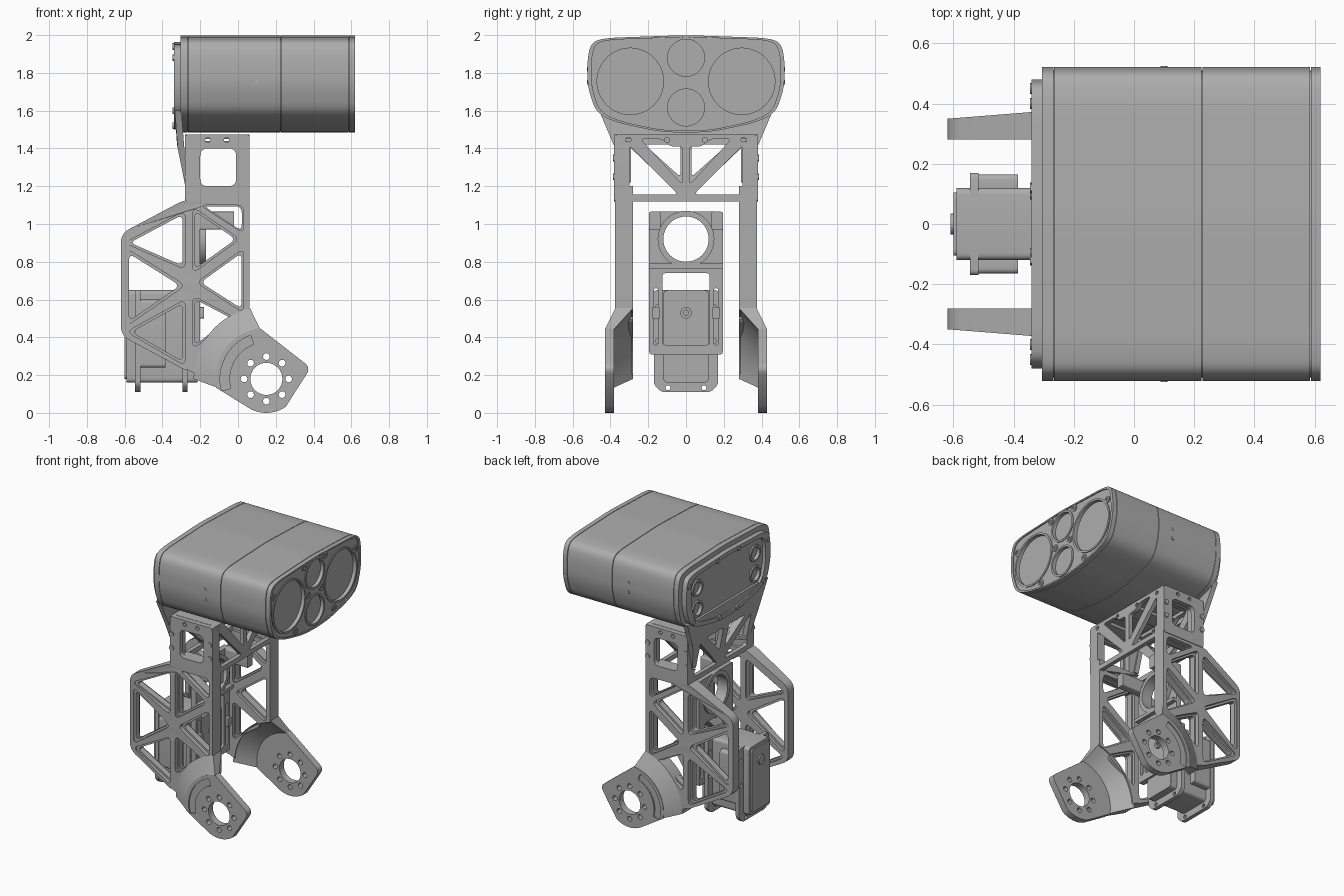
import bpy, bmesh
from math import sin, cos, pi, radians
from mathutils import Vector

if "Cube" in bpy.data.objects:
    bpy.data.objects.remove(bpy.data.objects["Cube"])

def material(name, rgb):
    m = bpy.data.materials.new(name)
    m.use_nodes = True
    m.diffuse_color = (*rgb, 1)
    m.node_tree.nodes["Principled BSDF"].inputs["Base Color"].default_value = (*rgb, 1)
    return m

GREY = material("machined grey", (0.42, 0.42, 0.42))

# ---------- 2D outline helpers ----------
def rounded(pts, r=0.03, n=5):
    """Round every corner of a polygon."""
    out, pts = [], [Vector(p) for p in pts]
    for i, p in enumerate(pts):
        a, b = pts[i - 1] - p, pts[(i + 1) % len(pts)] - p
        s = p + a.normalized() * min(r, a.length * 0.48)
        e = p + b.normalized() * min(r, b.length * 0.48)
        for k in range(n + 1):
            t = k / n
            out.append(s * (1 - t) ** 2 + p * 2 * t * (1 - t) + e * t * t)
    return out

def arc(c, r, a0, a1, n=16):
    return [Vector((c[0] + r * cos(radians(a0 + (a1 - a0) * k / n)),
                    c[1] + r * sin(radians(a0 + (a1 - a0) * k / n)))) for k in range(n + 1)]

def circle(c, r, n=32):
    return arc(c, r, 0, 360, n)[:-1]

def rect(a0, b0, a1, b1, r=0.02):
    return rounded([(a0, b0), (a1, b0), (a1, b1), (a0, b1)], r)

def scaled(pts, f):
    c = sum((Vector(p) for p in pts), Vector((0, 0))) / len(pts)
    return [c + (Vector(p) - c) * f for p in pts]

def flip(loop):
    return [(-p[0], p[1]) for p in loop]

# ---------- solid helpers ----------
def finish(name, bm, mirror=False, bevel=0):
    bmesh.ops.remove_doubles(bm, verts=bm.verts, dist=1e-5)
    bmesh.ops.recalc_face_normals(bm, faces=bm.faces)
    me = bpy.data.meshes.new(name)
    bm.to_mesh(me)
    bm.free()
    me.materials.append(GREY)
    ob = bpy.data.objects.new(name, me)
    bpy.context.collection.objects.link(ob)
    if mirror:
        ob.modifiers.new("mirror", 'MIRROR').use_axis = (False, True, False)
    if bevel:
        b = ob.modifiers.new("bevel", 'BEVEL')
        b.width, b.segments, b.angle_limit = bevel, 2, radians(50)
    return ob

def plate(name, axis, lo, hi, outline, holes=(), mirror=False, bevel=0, warp=None):
    """Extrude an outline with holes along x (outline in y,z) or y (outline in x,z)."""
    cu = bpy.data.curves.new(name, 'CURVE')
    cu.dimensions, cu.fill_mode, cu.extrude = '2D', 'BOTH', (hi - lo) / 2
    for loop in [outline, *holes]:
        s = cu.splines.new('POLY')
        s.points.add(len(loop) - 1)
        for q, p in zip(s.points, loop):
            q.co = (p[0], p[1], 0, 1)
        s.use_cyclic_u = True
    tmp = bpy.data.objects.new(name, cu)
    me = bpy.data.meshes.new_from_object(tmp)
    bm = bmesh.new()
    bm.from_mesh(me)
    bpy.data.objects.remove(tmp)
    bpy.data.curves.remove(cu)
    bpy.data.meshes.remove(me)
    for v in bm.verts:
        a, b, c = v.co
        c += (lo + hi) / 2
        v.co = (c, a, b) if axis == 'x' else (a, c, b)
        if warp:
            v.co = warp(v.co)
    return finish(name, bm, mirror, bevel)

# ---------- legs: truss side plates ----------
HUB = (0.15, 0.18)
leg = rounded([(0.06, 1.13), (-0.28, 1.13), (-0.62, 0.95), (-0.62, 0.41), (-0.25, 0.21)], 0.05)[5:-3]
leg = [(0.06, 0.58), (0.06, 1.2), (-0.28, 1.2)] + leg + arc(HUB, 0.375, 176, 104)
triangles = [[(-0.6, 0.9), (-0.28, 1.07), (-0.28, 0.76)],
             [(-0.59, 0.87), (-0.59, 0.46), (-0.28, 0.675)],
             [(-0.59, 0.43), (-0.28, 0.6), (-0.28, 0.25)],
             [(-0.24, 1.09), (-0.24, 0.74), (0.01, 0.92)],
             [(-0.2, 1.1), (0.03, 1.1), (0.03, 0.95)],
             [(-0.22, 0.69), (0.03, 0.87), (0.03, 0.53)],
             [(-0.24, 0.62), (-0.24, 0.34), (-0.01, 0.5)]]
def taper(co):
    if co.y > 0.31 and co.x < -0.3:
        co.y += (co.x + 0.3) * 0.08
    return co
plate("leg_ribs", 'y', 0.28, 0.375, leg, [rounded(t, 0.04) for t in triangles], True, warp=taper)
plate("leg_web", 'y', 0.3, 0.345, scaled(leg, 0.995),
      [rounded(scaled(t, 0.87), 0.035) for t in triangles], True)

# ---------- hips: flared cone and drilled hub plate ----------
bm = bmesh.new()
rows = []
for k in range(17):
    t = k / 16
    ring = []
    for r, y, a0, a1 in ((0.385, 0.28, 180, 103), (0.385, 0.374, 180, 103),
                         (0.265, 0.429, 190, 97), (0.265, 0.381, 190, 97)):
        a = radians(a0 + (a1 - a0) * t)
        ring.append(bm.verts.new((HUB[0] + r * cos(a), y, HUB[1] + r * sin(a))))
    rows.append(ring)
for p, q in zip(rows, rows[1:]):
    for i in range(4):
        j = (i + 1) % 4
        bm.faces.new((p[i], p[j], q[j], q[i]))
bm.faces.new(rows[0])
bm.faces.new(rows[-1])
finish("hip_flare", bm, True)

hip = arc(HUB, 0.27, 97, 190) + arc((0.15, 0.18), 0.18, 242, 305, 10)
hip += rounded([(0.26, 0.04), (0.385, 0.24), (0.12, 0.44)], 0.04)[6:12]
drill = [circle(HUB, 0.085)] + [circle(p, 0.018, 12) for p in circle(HUB, 0.118, 8)]
slot = arc(HUB, 0.245, 110, 195) + arc(HUB, 0.195, 195, 110)
plate("hip_plate", 'y', 0.38, 0.42, hip, drill, True)
plate("hip_face", 'y', 0.42, 0.43, hip, drill + [slot], True)

# ---------- upper frame ----------
frame_window = rect(-0.2, 1.2, -0.01, 1.4, 0.04)
plate("frame_side", 'y', 0.345, 0.38, rect(-0.28, 1.12, 0.06, 1.475, 0.02),
      [frame_window, *[circle((x, 1.445), 0.014, 12) for x in (-0.16, -0.06)]], True)
plate("frame_side_inner", 'y', 0.3, 0.345, rect(-0.28, 1.12, 0.06, 1.44, 0.02),
      [rect(-0.21, 1.19, 0.0, 1.41)], True)
for x in (-0.265, 0.04):
    for z in (1.25, 1.35):
        plate("frame_bolt", 'y', 0.375, 0.387, circle((x, z), 0.018, 12), (), True)
upper = rounded([(0.02, 1.41), (0.08, 1.41), (0.13, 1.45), (0.24, 1.45), (0.02, 1.21)], 0.02)
lower = rounded([(0.305, 1.42), (0.305, 1.155), (0.04, 1.155)], 0.03)
truss_holes = [upper, flip(upper), lower, flip(lower)]
truss_holes += [circle((y, 1.445), 0.014, 12) for y in (-0.305, -0.1, 0.1, 0.305)]
for name, x in (("front_truss", 0.03), ("rear_truss", -0.28)):
    plate(name, 'x', x, x + 0.03, rect(-0.375, 1.12, 0.375, 1.475), truss_holes)
for y in (-0.28, 0, 0.28):
    plate("frame_top_bar", 'x', -0.26, 0.04, rect(y - 0.06, 1.45, y + 0.06, 1.475, 0.005))

# ---------- neck: tilted gusset behind the frame ----------
def lean(co):
    co.x += max(0, 1.48 - co.z) * 0.2
    return co
neck_half = [(0.0, 1.2), (0.3, 1.2), (0.375, 1.4), (0.4, 1.46), (0.46, 1.6)]
neck = neck_half + flip(neck_half[:0:-1])
neck_low = rounded([(0.3, 1.4), (0.27, 1.16), (0.06, 1.22)], 0.02)
neck_up = rounded([(0.03, 1.42), (0.22, 1.42), (0.03, 1.25)], 0.02)
neck = [(0, 1.18), (0.06, 1.18), (0.29, 1.4), (0.29, 1.22), (0.33, 1.22), (0.375, 1.4), (0.46, 1.6)]
neck = neck + flip(neck[:0:-1])
plate("neck_gusset", 'x', -0.335, -0.3, neck, [neck_up, flip(neck_up)], warp=lean)

# ---------- head shell ----------
half = [(0, 2.0), (0.42, 1.985), (0.5, 1.965), (0.522, 1.88), (0.522, 1.73),
        (0.475, 1.585), (0.36, 1.535), (0.15, 1.49), (0, 1.482)]
HEAD = rounded(half + flip(half[-2:0:-1]), 0.06, 6)
def head_outline(f):
    return [(p[0] * f, 1.745 + (p[1] - 1.745) * f) for p in HEAD]
for name, x0, x1 in (("head_rear_cap", -0.305, -0.268), ("head_rear_shell", -0.265, 0.224),
                     ("head_front_shell", 0.228, 0.584)):
    plate(name, 'x', x0, x1, HEAD, (), bevel=0.006)
plate("head_core", 'x', -0.29, 0.59, head_outline(0.975))
plate("head_front_rim", 'x', 0.588, 0.62, HEAD, [head_outline(0.96)], bevel=0.006)
for z in (1.75, 1.82):
    plate("side_screw", 'y', 0.515, 0.525, circle((0.1, z), 0.012, 12), (), True)

# ---------- lens face ----------
lenses = [(-0.295, 1.755, 0.19), (0.295, 1.755, 0.19), (0, 1.88, 0.112), (0, 1.617, 0.112)]
plate("lens_face", 'x', 0.575, 0.612, head_outline(0.965),
      [circle((y, z), r, 48) for y, z, r in lenses])
for y, z, r in lenses:
    plate("lens_ring", 'x', 0.575, 0.618, circle((y, z), r, 48), [circle((y, z), r - 0.014, 48)])
    plate("lens_glass", 'x', 0.575, 0.592, circle((y, z), r - 0.012, 48))
for y, z in ((0.46, 1.88), (0.12, 1.965), (0.22, 1.545), (0.075, 1.748)):
    for s in (-y, y):
        plate("face_bolt", 'x', 0.6, 0.618, circle((s, z), 0.024, 16), [circle((s, z), 0.012, 12)])

# ---------- head back plate with ports ----------
ports = [(s * 0.33, z) for s in (-1, 1) for z in (1.67, 1.82)]
back = [(p[0] * 0.92, 1.735 + (p[1] - 1.745) * 0.9) for p in HEAD]
plate("back_frame", 'x', -0.34, -0.3, back, [scaled(back, 0.88)], bevel=0.004)
plate("back_panel", 'x', -0.318, -0.3, scaled(back, 0.89), [circle(p, 0.05) for p in ports])
for p in ports:
    plate("port_ring", 'x', -0.328, -0.3, circle(p, 0.06), [circle(p, 0.045)])
for y, z in ((0.45, 1.88), (0.12, 1.94), (0.4, 1.6), (0.1, 1.52)):
    for s in (-y, y):
        plate("back_bolt", 'x', -0.346, -0.33, circle((s, z), 0.018, 12))

# ---------- motor and its bracket ----------
plate("bracket", 'x', -0.24, -0.2, rect(-0.195, 0.31, 0.195, 1.065, 0.015),
      [circle((0, 0.92), 0.125, 40), rect(-0.125, 0.36, 0.125, 0.74)]
      + [rect(min(s, s * 1.15), 0.36, max(s, s * 1.15), 0.66, 0.01) for s in (-0.148, 0.148)])
plate("bearing_ring", 'x', -0.25, -0.17, circle((0, 0.92), 0.15, 40), [circle((0, 0.92), 0.12, 40)])
plate("bracket_arm", 'x', -0.21, -0.02, rect(0.135, 0.97, 0.195, 1.065, 0.01), (), True)
plate("bracket_shelf", 'x', -0.24, -0.17, rect(-0.195, 0.765, 0.195, 0.79, 0.005))
plate("bracket_tab", 'x', -0.21, -0.18, rect(0.14, 0.5, 0.18, 0.56, 0.005), (), True)
plate("motor_body", 'x', -0.59, -0.215, rect(-0.12, 0.16, 0.12, 0.65, 0.025), bevel=0.008)
plate("motor_cover", 'x', -0.6, -0.55, rect(-0.105, 0.18, 0.105, 0.63))
plate("motor_shaft", 'x', -0.61, -0.59, circle((0, 0.53), 0.035, 24))
plate("motor_front_boss", 'x', -0.22, -0.2, circle((0, 0.53), 0.03, 24), [circle((0, 0.53), 0.014, 12)])
plate("motor_side_block", 'x', -0.52, -0.385, rect(0.1, 0.24, 0.165, 0.6), (), True)
flange = rounded([(0.13, 0.11), (0.17, 0.15), (0.17, 0.65), (-0.17, 0.65), (-0.17, 0.15), (-0.13, 0.11)], 0.02)
screws = [circle((s * y, z), 0.013, 12) for s in (-1, 1) for y, z in ((0.095, 0.133), (0.147, 0.38), (0.147, 0.56))]
for x in (-0.545, -0.295):
    plate("motor_flange", 'x', x, x + 0.028, flange, screws)

# ---------- shading ----------
bpy.ops.object.select_all(action='DESELECT')
for ob in bpy.context.scene.objects:
    if ob.type == 'MESH':
        ob.select_set(True)
        bpy.context.view_layer.objects.active = ob
bpy.ops.object.shade_smooth_by_angle(angle=radians(30))
